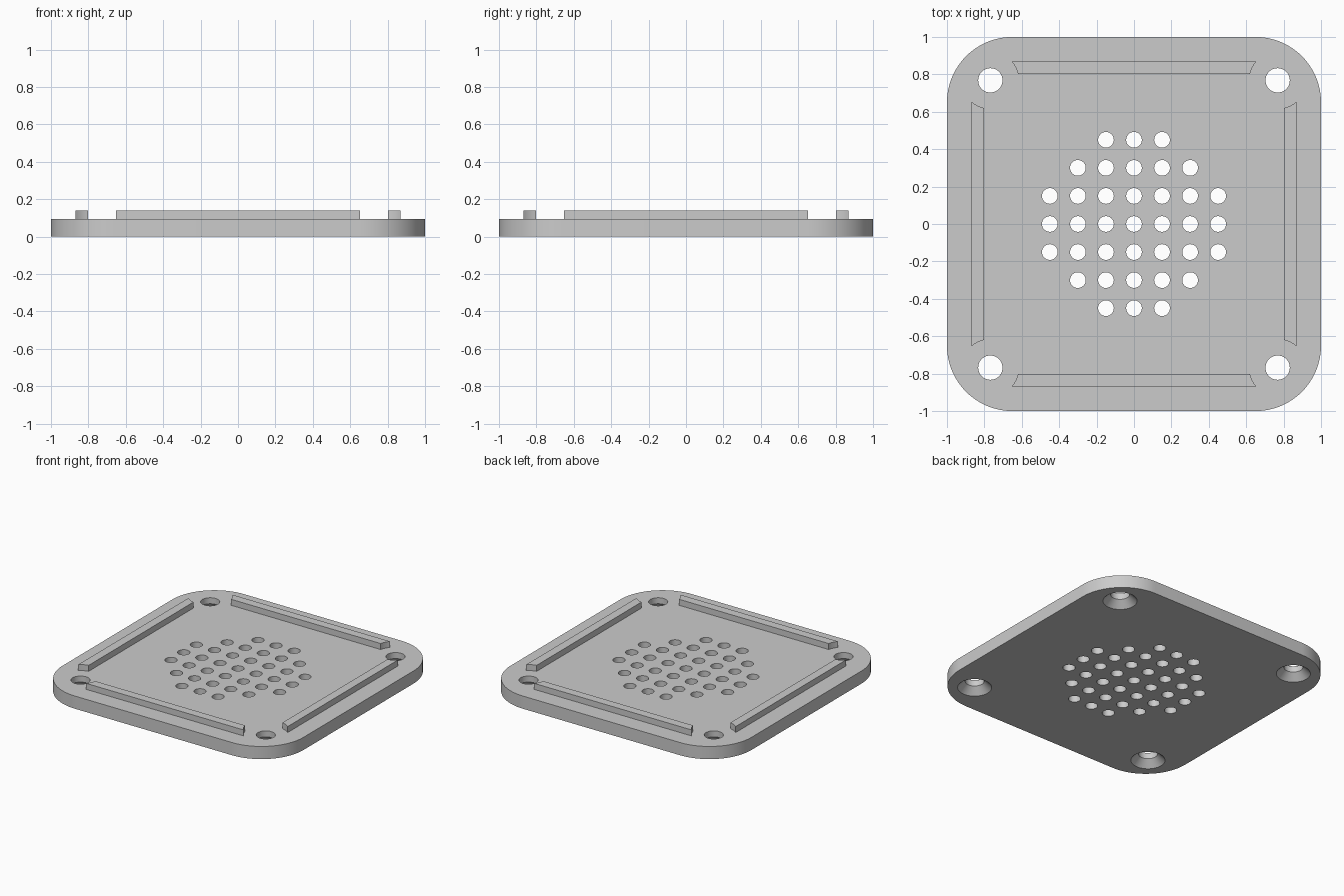
import bpy
import bmesh
import math
from mathutils import Matrix

PLATE_TOP, RIB_TOP = 0.095, 0.14
CORNER_R = 0.35
SCREW_POS, SCREW_R, SINK_R, SINK_DEPTH = 0.768, 0.065, 0.116, 0.05
BOSS_R = 0.152
RIB_IN, RIB_OUT = 0.803, 0.868
PITCH, VENT_R = 0.15, 0.042

cube = bpy.data.objects.get("Cube")
if cube:
    bpy.data.objects.remove(cube, do_unlink=True)

grey = bpy.data.materials.new("plain_grey")
grey.use_nodes = True
colour = (0.6, 0.6, 0.6, 1)
grey.diffuse_color = colour
grey.node_tree.nodes["Principled BSDF"].inputs["Base Color"].default_value = colour


def make_object(name, bm):
    bmesh.ops.recalc_face_normals(bm, faces=bm.faces)
    mesh = bpy.data.meshes.new(name)
    bm.to_mesh(mesh)
    bm.free()
    mesh.materials.append(grey)
    obj = bpy.data.objects.new(name, mesh)
    bpy.context.collection.objects.link(obj)
    return obj


def prism(name, outline, z0, z1):
    bm = bmesh.new()
    face = bm.faces.new([bm.verts.new((x, y, z0)) for x, y in outline])
    ext = bmesh.ops.extrude_face_region(bm, geom=[face])["geom"]
    top = [v for v in ext if isinstance(v, bmesh.types.BMVert)]
    bmesh.ops.translate(bm, verts=top, vec=(0, 0, z1 - z0))
    return make_object(name, bm)


def lathe(bm, x, y, rings, segments):
    """Closed round solid from (radius, height) rings, bottom to top."""
    loops = []
    for r, z in rings:
        angles = [2 * math.pi * k / segments for k in range(segments)]
        loops.append([bm.verts.new((x + r * math.cos(a), y + r * math.sin(a), z)) for a in angles])
    for low, high in zip(loops, loops[1:]):
        for k in range(segments):
            n = (k + 1) % segments
            bm.faces.new((low[k], low[n], high[n], high[k]))
    bm.faces.new(loops[0][::-1])
    bm.faces.new(loops[-1])


# Rounded square plate
outline = []
for quarter, (sx, sy) in enumerate([(1, 1), (-1, 1), (-1, -1), (1, -1)]):
    for k in range(25):
        a = (quarter + k / 24) * math.pi / 2
        c = 1 - CORNER_R
        outline.append((sx * c + CORNER_R * math.cos(a), sy * c + CORNER_R * math.sin(a)))
plate = prism("plate", outline, 0, PLATE_TOP)

# Cutter: round grid of vent holes and four countersunk screw holes
bm = bmesh.new()
over = 0.02
for i in range(-3, 4):
    for j in range(-3, 4):
        if i * i + j * j <= 10:
            lathe(bm, i * PITCH, j * PITCH, [(VENT_R, -over), (VENT_R, PLATE_TOP + over)], 32)
slope = (SINK_R - SCREW_R) / SINK_DEPTH
screw_rings = [(SINK_R + slope * over, -over), (SCREW_R, SINK_DEPTH), (SCREW_R, PLATE_TOP + over)]
for sx in (-1, 1):
    for sy in (-1, 1):
        lathe(bm, sx * SCREW_POS, sy * SCREW_POS, screw_rings, 48)
cutter = make_object("hole_cutter", bm)
cutter.hide_render = True

cut = plate.modifiers.new("holes", 'BOOLEAN')
cut.operation, cut.solver, cut.object = 'DIFFERENCE', 'EXACT', cutter
bpy.context.view_layer.objects.active = plate
bpy.ops.object.modifier_apply(modifier=cut.name)
bpy.data.objects.remove(cutter, do_unlink=True)

# Raised ribs, their ends scooped around the screw holes
end = []
for k in range(9):
    y = RIB_IN + (RIB_OUT - RIB_IN) * k / 8
    end.append((SCREW_POS - math.sqrt(BOSS_R ** 2 - (y - SCREW_POS) ** 2), y))
rib_outline = end + [(-x, y) for x, y in reversed(end)]
parts = [plate]
for k, side in enumerate(("back", "right", "front", "left")):
    rib = prism(side + "_rib", rib_outline, PLATE_TOP, RIB_TOP)
    rib.data.transform(Matrix.Rotation(k * math.pi / 2, 4, 'Z'))
    parts.append(rib)

# Smooth round walls, sharp rims
bpy.ops.object.select_all(action='DESELECT')
for obj in parts:
    obj.select_set(True)
bpy.context.view_layer.objects.active = plate
bpy.ops.object.shade_smooth_by_angle(angle=math.radians(30))
